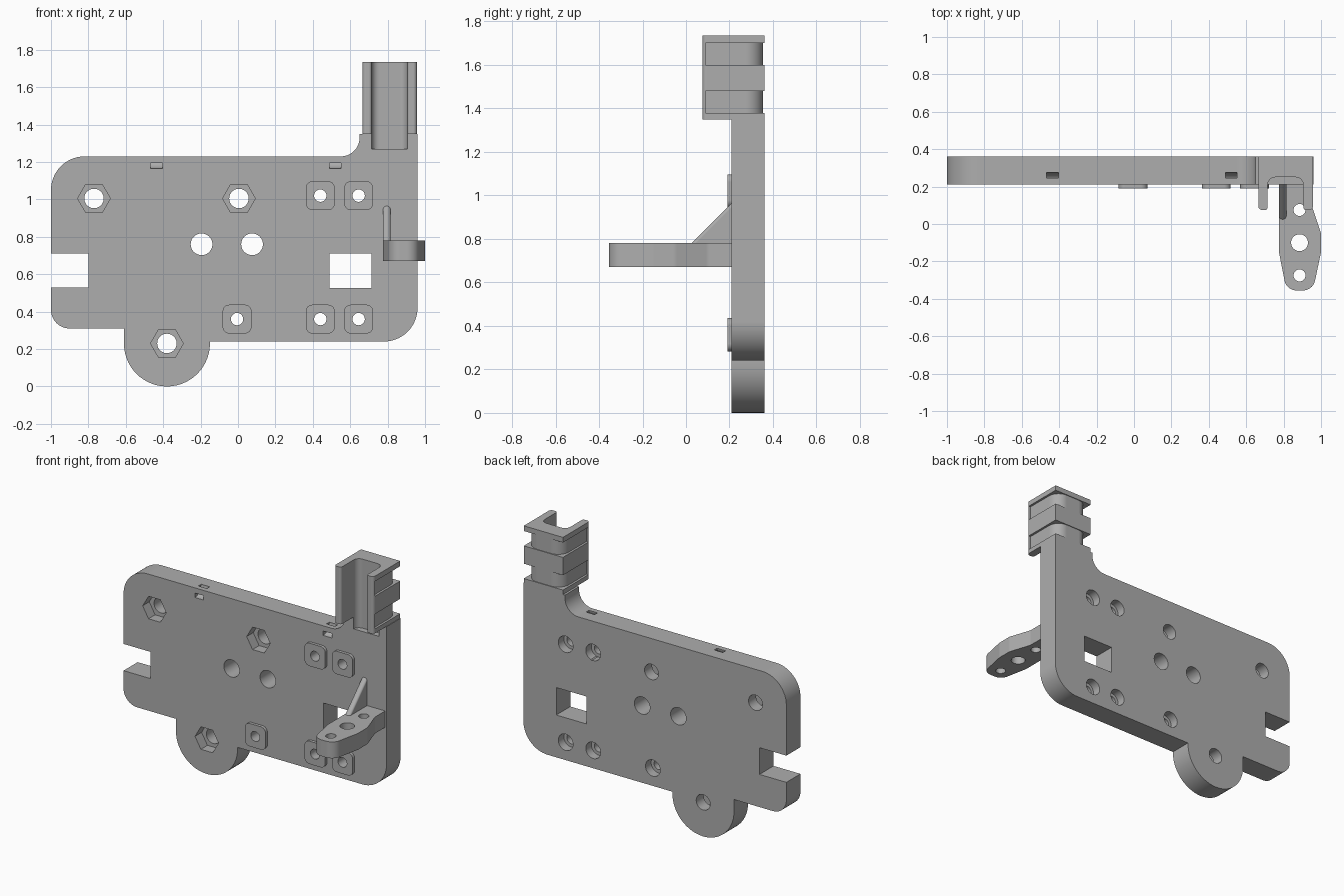
import bpy, bmesh, math
from mathutils import Vector

if "Cube" in bpy.data.objects:
    bpy.data.objects.remove(bpy.data.objects["Cube"])

grey = bpy.data.materials.new("plain_grey")
grey.diffuse_color = (0.42, 0.42, 0.42, 1)
grey.use_nodes = True
grey.node_tree.nodes["Principled BSDF"].inputs["Base Color"].default_value = grey.diffuse_color


def rounded(corners, steps=14):
    """Polygon from (u, v[, radius]) corners, filleting those with a radius."""
    out = []
    n = len(corners)
    for i, c in enumerate(corners):
        p = Vector(c[:2])
        r = c[2] if len(c) > 2 else 0
        if r == 0:
            out.append(p)
            continue
        a = (Vector(corners[i - 1][:2]) - p).normalized()
        b = (Vector(corners[(i + 1) % n][:2]) - p).normalized()
        half = a.angle(b) / 2
        centre = p + (a + b).normalized() * r / math.sin(half)
        t = r / math.tan(half)
        s, e = p + a * t - centre, p + b * t - centre
        a0 = math.atan2(s.y, s.x)
        sweep = (math.atan2(e.y, e.x) - a0 + math.pi) % (2 * math.pi) - math.pi
        for k in range(steps + 1):
            ang = a0 + sweep * k / steps
            out.append(centre + r * Vector((math.cos(ang), math.sin(ang))))
    return out


def circle(u, v, r, n=40):
    return [(u + r * math.cos(2 * math.pi * k / n),
             v + r * math.sin(2 * math.pi * k / n)) for k in range(n)]


def rect(u0, v0, u1, v1, r=0):
    return rounded([(u0, v0, r), (u1, v0, r), (u1, v1, r), (u0, v1, r)], 8)


def finish(name, bm):
    bmesh.ops.recalc_face_normals(bm, faces=bm.faces[:])
    me = bpy.data.meshes.new(name)
    bm.to_mesh(me)
    bm.free()
    me.materials.append(grey)
    ob = bpy.data.objects.new(name, me)
    bpy.context.collection.objects.link(ob)
    return ob


def prism(name, pts, axis, lo, hi):
    """Extrude a 2D outline along x, y or z."""
    place = {'x': lambda u, v, w: (w, u, v),
             'y': lambda u, v, w: (u, w, v),
             'z': lambda u, v, w: (u, v, w)}[axis]
    bm = bmesh.new()
    a = [bm.verts.new(place(p[0], p[1], lo)) for p in pts]
    b = [bm.verts.new(place(p[0], p[1], hi)) for p in pts]
    bm.faces.new(a)
    bm.faces.new(b[::-1])
    for i in range(len(pts)):
        j = (i + 1) % len(pts)
        bm.faces.new((a[i], b[i], b[j], a[j]))
    return finish(name, bm)


def cut(ob, pts, axis, lo, hi):
    cutter = prism("cutter", pts, axis, lo, hi)
    cutter.hide_render = True
    mod = ob.modifiers.new("cut", 'BOOLEAN')
    mod.operation, mod.solver, mod.object = 'DIFFERENCE', 'EXACT', cutter
    bpy.context.view_layer.objects.active = ob
    bpy.ops.object.modifier_apply(modifier=mod.name)
    bpy.data.objects.remove(cutter)


FRONT, BACK = 0.21, 0.36

# Main plate with round lobe, side notch and stub for the socket
plate = prism("mounting_plate", rounded([
    (-1, 0.31, 0.10), (-0.61, 0.31), (-0.61, 0, 0.2299), (-0.15, 0, 0.2299),
    (-0.15, 0.24), (0.96, 0.24, 0.18), (0.96, 1.35), (0.65, 1.35),
    (0.65, 1.23, 0.10), (-1, 1.23, 0.18), (-1, 0.71), (-0.8, 0.71),
    (-0.8, 0.53), (-1, 0.53)]), 'y', FRONT, BACK)

# Rectangular window and plain holes
cut(plate, rect(0.49, 0.525, 0.715, 0.71), 'y', 0, 0.5)
for x in (-0.195, 0.075):
    cut(plate, circle(x, 0.76, 0.058), 'y', 0, 0.5)

# Bolt holes with hexagonal nut pockets
for x, z in ((-0.77, 1.005), (0.005, 1.005), (-0.38, 0.23)):
    cut(plate, circle(x, z, 0.052), 'y', 0, 0.5)
    cut(plate, circle(x, z, 0.0875, 6), 'y', 0, 0.28)

# Curved tie tunnels from the front face to the top edge
angles = [math.radians(-100 + 110 * k / 16) for k in range(17)]
tunnel = [(FRONT + r * math.cos(a), 1.23 + r * math.sin(a))
          for r, seq in ((0.065, angles), (0.035, angles[::-1])) for a in seq]
for x in (-0.435, 0.52):
    cut(plate, tunnel, 'x', x - 0.032, x + 0.032)

# Raised pads, drilled through and counterbored from the back
parts = [plate]
for x, z in ((0.44, 1.02), (0.645, 1.02), (0.44, 0.36), (0.645, 0.36), (-0.005, 0.36)):
    pad = prism("raised_pad", rect(x - 0.077, z - 0.077, x + 0.077, z + 0.077, 0.035),
                'y', 0.19, FRONT)
    for ob in (pad, plate):
        cut(ob, circle(x, z, 0.033), 'y', 0, 0.5)
    cut(plate, circle(x, z, 0.055), 'y', 0.30, 0.5)
    parts.append(pad)

# Socket: U-shaped clamp with an open front
socket = prism("socket", rounded([
    (0.665, 0.075, 0.02), (0.715, 0.075, 0.015), (0.715, 0.25, 0.04),
    (0.905, 0.25, 0.04), (0.905, 0.075, 0.015), (0.957, 0.075, 0.02),
    (0.957, BACK), (0.665, BACK)], 8), 'z', 1.35, 1.735)
cut(plate, rounded([(0.715, 0), (0.905, 0), (0.905, 0.25, 0.04), (0.715, 0.25, 0.04)], 8),
    'z', 1.27, 1.5)

# Tie grooves wrapped around the socket
groove = rounded([(0.6, 0.09), (0.6, 0.5), (1.02, 0.5), (1.02, 0.09), (0.942, 0.09),
                  (0.942, 0.355, 0.08), (0.68, 0.355, 0.08), (0.68, 0.09)])
for lo in (1.38, 1.6):
    cut(socket, groove, 'z', lo, lo + 0.1)

# Projecting arm with three holes
arm = prism("arm", rounded([
    (0.775, FRONT), (0.775, -0.15, 0.06), (0.815, -0.355, 0.065),
    (0.957, -0.355, 0.065), (1.0, -0.15, 0.06), (1.0, -0.05, 0.06),
    (0.95, 0.1, 0.05), (0.95, FRONT)], 10), 'z', 0.67, 0.78)
for y, r in ((-0.275, 0.032), (-0.1, 0.045), (0.075, 0.032)):
    cut(arm, circle(0.885, y, r), 'z', 0.5, 1)

# Sloped rib with a rounded ridge above the arm
bm = bmesh.new()
for k in range(13):
    a = math.pi * k / 12
    x, y = 0.795 + 0.02 * math.cos(a), 0.04 - 0.02 * math.sin(a)
    bm.verts.new((x, y, 0.775))
    bm.verts.new((x, y + 0.19, 0.965))
for x in (0.775, 0.815):
    bm.verts.new((x, 0.25, 0.775))
bmesh.ops.convex_hull(bm, input=bm.verts[:])
bmesh.ops.dissolve_limit(bm, angle_limit=0.01, verts=bm.verts[:], edges=bm.edges[:])
rib = finish("support_rib", bm)

# Smooth curved walls, keep edges crisp
for ob in parts + [socket, arm, rib]:
    bpy.ops.object.select_all(action='DESELECT')
    ob.select_set(True)
    bpy.context.view_layer.objects.active = ob
    bpy.ops.object.shade_smooth_by_angle(angle=math.radians(30))
    ob.modifiers.new("normals", 'WEIGHTED_NORMAL').keep_sharp = True
